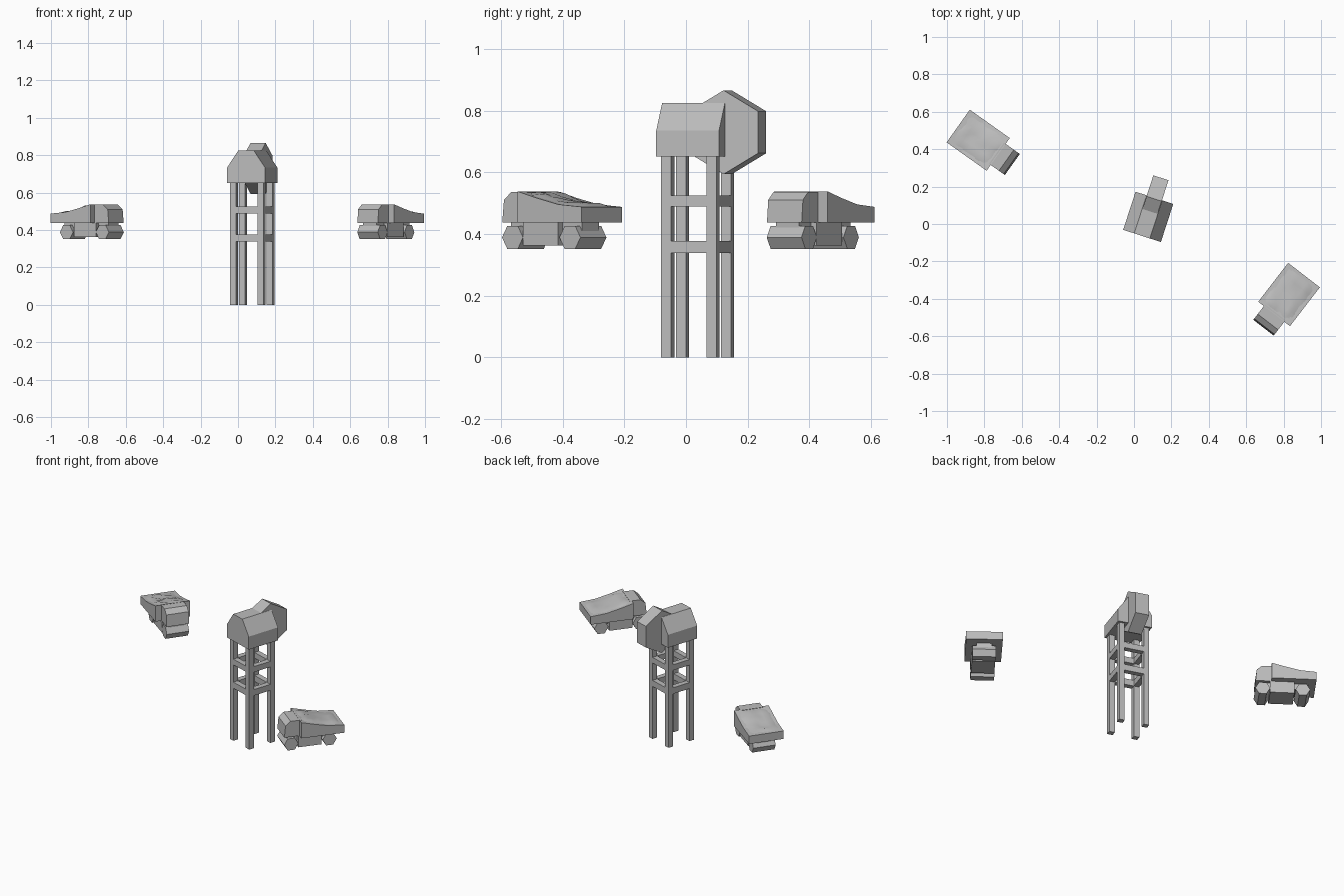
import bpy, bmesh, math, random
from mathutils import Matrix, Vector

cube = bpy.data.objects.get("Cube")
if cube:
    bpy.data.objects.remove(cube, do_unlink=True)
random.seed(4)

grey = bpy.data.materials.new("plain grey")
grey.use_nodes = True
grey.diffuse_color = (0.5, 0.5, 0.5, 1)
bsdf = grey.node_tree.nodes["Principled BSDF"]
bsdf.inputs["Base Color"].default_value = grey.diffuse_color
bsdf.inputs["Roughness"].default_value = 0.9


def frame(x, y, degrees):
    return Matrix.Translation((x, y, 0)) @ Matrix.Rotation(math.radians(degrees), 4, 'Z')


def finish(name, bm, matrix):
    bmesh.ops.recalc_face_normals(bm, faces=bm.faces)
    mesh = bpy.data.meshes.new(name)
    bm.to_mesh(mesh)
    bm.free()
    mesh.materials.append(grey)
    obj = bpy.data.objects.new(name, mesh)
    obj.matrix_world = matrix
    bpy.context.collection.objects.link(obj)
    return obj


def prism(name, profile, half, matrix, y=0):
    """Extrude an (x, z) profile across local y."""
    bm = bmesh.new()
    face = bm.faces.new([bm.verts.new((px, y - half, pz)) for px, pz in profile])
    new = bmesh.ops.extrude_face_region(bm, geom=[face])["geom"]
    bmesh.ops.translate(bm, vec=(0, 2 * half, 0),
                        verts=[v for v in new if isinstance(v, bmesh.types.BMVert)])
    return finish(name, bm, matrix)


def box(name, x0, x1, z0, z1, half, matrix, y=0):
    return prism(name, [(x0, z0), (x1, z0), (x1, z1), (x0, z1)], half, matrix, y)


def hexagon(x, z, radius, start):
    angles = [math.radians(start + 60 * i) for i in range(6)]
    return [(x + radius * math.cos(a), z + radius * math.sin(a)) for a in angles]


# Tower: four legs, two rings of beams, a hopper house and a hexagonal wheel housing
tower = frame(0.076, 0.038, -18)
turned = frame(0.076, 0.038, 72)
LEG, W = 0.077, 0.017
for sx in (-1, 1):
    for sy in (-1, 1):
        box("tower_leg", sx * LEG - W, sx * LEG + W, 0, 0.67, W, tower, sy * LEG)
for z0, z1 in ((0.338, 0.377), (0.489, 0.525)):
    for side in (-1, 1):
        for matrix in (tower, turned):
            box("tower_beam", -LEG + W, LEG - W, z0, z1, W, matrix, side * LEG)

house = [(-0.106, 0.652), (0.106, 0.652), (0.106, 0.735),
         (0.044, 0.825), (-0.044, 0.825), (-0.106, 0.735)]
prism("tower_house", house, 0.107, tower)
prism("wheel_housing", hexagon(0.102, 0.73, 0.136, 30), 0.0425, turned)


# Trucks: bed with a sloping rim, bumpy load, cab, chassis and two wide hexagonal rollers
RIM = [(-0.131, 0.488), (-0.035, 0.496), (0.05, 0.516), (0.131, 0.538)]
FLOOR = 0.437


def rim_height(x):
    for (xa, za), (xb, zb) in zip(RIM, RIM[1:]):
        if x <= xb:
            return za + (zb - za) * (x - xa) / (xb - xa)
    return RIM[-1][1]


def load(matrix):
    bm = bmesh.new()
    bmesh.ops.create_grid(bm, x_segments=9, y_segments=7, size=1)
    for v in bm.verts:
        edge = max(abs(v.co.x), abs(v.co.y))
        bump = random.uniform(0.001, 0.011) if edge < 0.85 else -0.002
        x = v.co.x * 0.118
        v.co = Vector((x, v.co.y * 0.094, rim_height(x) + bump))
    for f in bm.faces:
        f.smooth = True
    finish("truck_load", bm, matrix)


def truck(x, y, degrees):
    m = frame(x, y, degrees)
    prism("truck_bed", [(0.131, FLOOR), (-0.131, FLOOR)] + RIM, 0.107, m)
    load(m)
    cab = [(0.12, FLOOR), (0.223, FLOOR), (0.216, 0.511), (0.185, 0.537), (0.12, 0.537)]
    prism("truck_cab", cab, 0.069, m)
    box("truck_chassis", -0.005, 0.138, 0.363, FLOOR, 0.068, m)
    box("truck_spine", -0.085, 0.205, 0.4, FLOOR, 0.045, m)
    for wheel_x in (-0.054, 0.181):
        prism("truck_roller", hexagon(wheel_x, 0.389, 0.043, 0), 0.069, m)


truck(0.829, -0.377, -127.6)
truck(-0.833, 0.448, -35.4)
